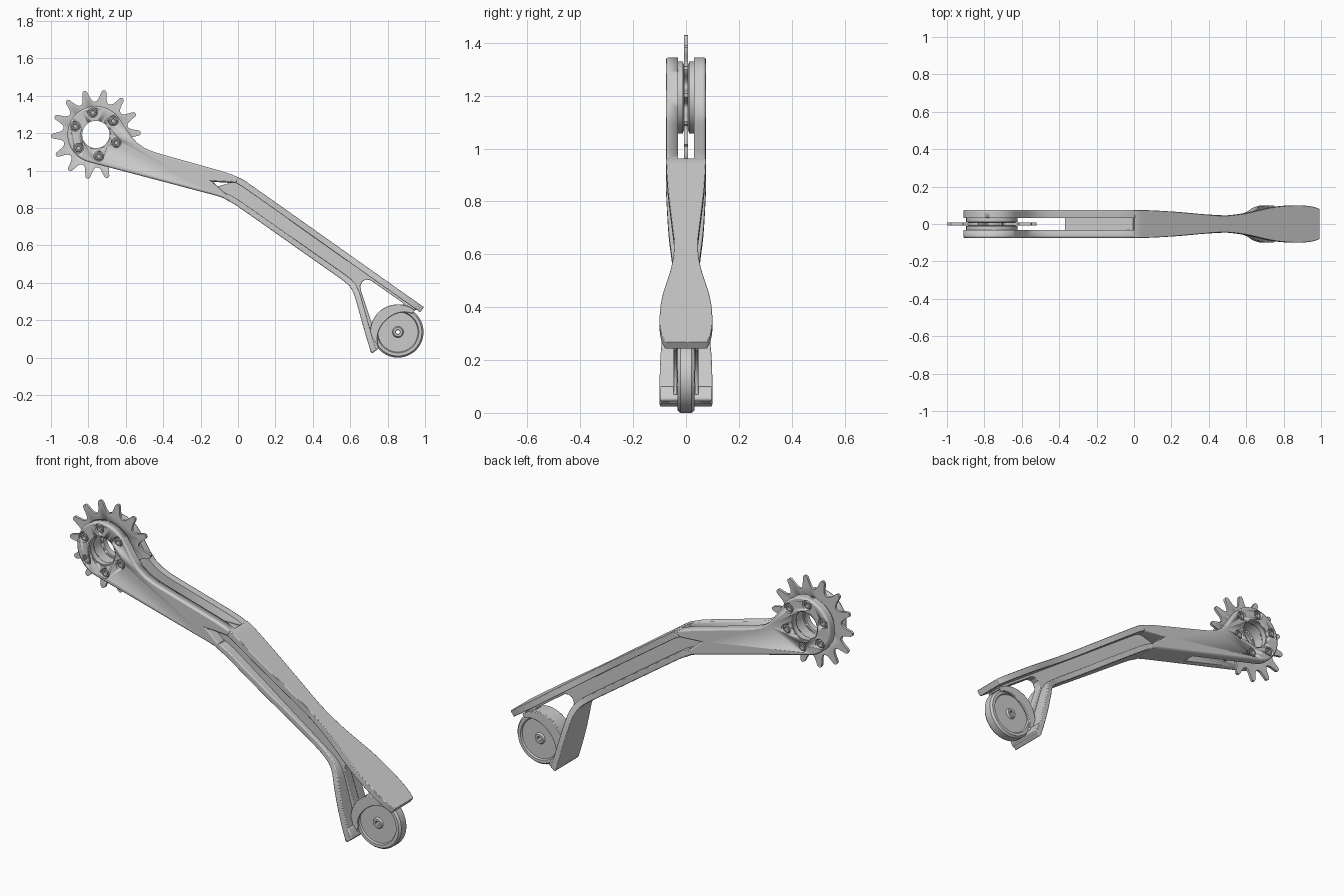
import bpy, bmesh
from math import sin, cos, pi, radians, hypot
from mathutils import Vector

if "Cube" in bpy.data.objects:
    bpy.data.objects.remove(bpy.data.objects["Cube"])

HUB = (-0.76, 1.193)
WHEEL = (0.855, 0.137)


def finish(name, bm, bevel=0, angle=35):
    bmesh.ops.recalc_face_normals(bm, faces=bm.faces)
    me = bpy.data.meshes.new(name)
    bm.to_mesh(me)
    bm.free()
    ob = bpy.data.objects.new(name, me)
    bpy.context.collection.objects.link(ob)
    bpy.ops.object.select_all(action='DESELECT')
    ob.select_set(True)
    bpy.context.view_layer.objects.active = ob
    bpy.ops.object.shade_smooth_by_angle(angle=radians(angle))
    if bevel:
        m = ob.modifiers.new("bevel", 'BEVEL')
        m.width, m.segments = bevel, 2
        m.limit_method, m.angle_limit = 'ANGLE', radians(50)
    return ob


def prism(name, loop, y0, y1, bevel=0):
    bm = bmesh.new()
    a = [bm.verts.new((x, y0, z)) for x, z in loop]
    b = [bm.verts.new((x, y1, z)) for x, z in loop]
    bm.faces.new(a)
    bm.faces.new(b)
    for i in range(len(a)):
        j = (i + 1) % len(a)
        bm.faces.new((a[i], a[j], b[j], b[i]))
    return finish(name, bm, bevel)


def arc(c, r, a0, a1, n):
    return [(c[0] + r * cos(radians(a0 + (a1 - a0) * i / n)),
             c[1] + r * sin(radians(a0 + (a1 - a0) * i / n))) for i in range(n + 1)]


def lathe(name, c, prof, n=64):
    """Revolve a closed (radius, y) profile about a y axis through c."""
    bm = bmesh.new()
    rings = [[bm.verts.new((c[0] + r * cos(2 * pi * i / n), y, c[1] + r * sin(2 * pi * i / n)))
              for r, y in prof] for i in range(n)]
    k = len(prof)
    for i in range(n):
        p, q = rings[i], rings[(i + 1) % n]
        for j in range(k):
            bm.faces.new((p[j], p[(j + 1) % k], q[(j + 1) % k], q[j]))
    return finish(name, bm)


def flange(name, pts, thick, side, sub=6):
    """Plate of varying half-width w along an (x, z, w) path."""
    P = [Vector(p) for p in pts]
    path = []
    for i in range(len(P) - 1):
        p0, p1, p2, p3 = P[max(i - 1, 0)], P[i], P[i + 1], P[min(i + 2, len(P) - 1)]
        for s in range(sub):
            t = s / sub
            path.append(p1 + 0.5 * t * ((p2 - p0) + t * ((2 * p0 - 5 * p1 + 4 * p2 - p3)
                        + t * (3 * p1 - p0 - 3 * p2 + p3))))
    path.append(P[-1])
    bm = bmesh.new()
    secs = []
    for i, p in enumerate(path):
        d = path[min(i + 1, len(path) - 1)] - path[max(i - 1, 0)]
        l = hypot(d.x, d.y)
        nx, nz = side * d.y / l * thick, -side * d.x / l * thick
        w = p.z
        secs.append([bm.verts.new(v) for v in ((p.x, -w, p.y), (p.x, w, p.y),
                    (p.x + nx, w, p.y + nz), (p.x + nx, -w, p.y + nz))])
    for a, b in zip(secs, secs[1:]):
        for j in range(4):
            bm.faces.new((a[j], a[(j + 1) % 4], b[(j + 1) % 4], b[j]))
    bm.faces.new(secs[0])
    bm.faces.new(secs[-1])
    return finish(name, bm, 0.006)


def cut(ob, cutter):
    cutter.hide_render = True
    cutter.display_type = 'WIRE'
    m = ob.modifiers.new("cut", 'BOOLEAN')
    m.operation, m.solver, m.object = 'DIFFERENCE', 'EXACT', cutter


# Upper arm: round head, tapering body, notched where the lower recess begins
head = arc(HUB, 0.152, 36, 256, 44)
arm = prism("upper_arm", head + [
    (-0.124, 0.868), (-0.08, 0.854), (-0.04, 0.83), (-0.03, 0.845), (-0.135, 0.94), (-0.01, 0.932),
    (0.012, 0.959), (-0.035, 0.98), (-0.087, 0.997), (-0.4, 1.085), (-0.45, 1.1), (-0.5, 1.121),
    (-0.54, 1.149), (-0.57, 1.183)], -0.076, 0.076, 0.009)
# Fork slot and shallow top groove
cut(arm, prism("slot_cutter", [(-1.1, 0.8), (-0.37, 0.8), (-0.37, 0.95), (0.03, 0.95),
                               (0.03, 1.5), (-1.1, 1.5)], -0.031, 0.031))
# Axle bore
cut(arm, prism("bore_cutter", arc(HUB, 0.079, 0, 354.375, 63), -0.2, 0.2))

# Countersunk bolts on both faces of the head
for i in range(6):
    c = arc(HUB, 0.118, 38 + 60 * i, 39 + 60 * i, 1)[0]
    for s in (-1, 1):
        cut(arm, prism("bolt_pocket_cutter", arc(c, 0.026, 0, 345, 23),
                       min(s * 0.06, s * 0.2), max(s * 0.06, s * 0.2)))
        lathe("bolt_head", c, [(0.010, s * 0.058), (0.022, s * 0.058), (0.022, s * 0.067),
                               (0.018, s * 0.072), (0.012, s * 0.072), (0.010, s * 0.069)], 24)
        lathe("bolt_socket", c, [(0.001, s * 0.056), (0.011, s * 0.056),
                                 (0.011, s * 0.062), (0.001, s * 0.062)], 12)

# Hub with stepped bore and flanged waist
half = [(0.122, 0.008), (0.137, 0.012), (0.137, 0.0315), (0.079, 0.0315), (0.079, 0.07),
        (0.073, 0.07), (0.073, 0.04), (0.084, 0.036), (0.084, 0.01)]
lathe("hub", HUB, half + [(r, -y) for r, y in reversed(half)])

# Sprocket
teeth = []
for i in range(14):
    for a, r in ((-12.86, .175), (-10, .178), (-7, .189), (-4.8, .21), (-3.2, .232), (-1.4, .24),
                 (1.4, .24), (3.2, .232), (4.8, .21), (7, .189), (10, .178)):
        teeth.append(arc(HUB, r, 2 + i * 360 / 14 + a, 0, 1)[0])
sprocket = prism("sprocket", teeth, -0.007, 0.007)
cut(sprocket, prism("sprocket_bore_cutter", arc(HUB, 0.09, 0, 354.375, 63), -0.1, 0.1))

# Lower arm: top flange, bottom flange running into the leg, thin web between
flange("top_flange", [(0.0, .964, .075), (.03, .95, .075), (.095, .905, .073), (.2, .831, .067),
                      (.35, .725, .054), (.48, .633, .045), (.6, .548, .057), (.75, .442, .09),
                      (.87, .357, .1), (.95, .301, .094), (.994, .27, .08)], 0.034, 1)
flange("bottom_flange_and_leg", [(-.08, .853, .075), (-.04, .832, .075), (.01, .8, .074), (.2, .667, .066),
                                 (.35, .561, .053), (.48, .47, .046), (.555, .417, .051),
                                 (.592, .386, .062), (.615, .35, .075), (.632, .3, .087),
                                 (.66, .2, .097), (.69, .095, .1), (.712, .028, .1)], 0.032, -1)
prism("web", [(-.13, .91), (-.02, .94), (.03, .935), (.095, .89), (.96, .28), (.96, .255), (.92, .258),
              (.88, .275), (.885, .29), (.71, .413), (.685, .418), (.665, .407), (.655, .385),
              (.657, .36), (.727, .15), (.74, .09), (.71, .09), (.625, .36), (.57, .42),
              (.01, .815), (-.06, .86)], -0.025, 0.025, 0.004)

# Leg foot lip
prism("leg_foot", [(.708, .033), (.718, .022), (.752, .05), (.748, .066), (.725, .1), (.695, .095)],
      -0.099, 0.099, 0.005)

# Wheel fender: crescent cheeks joined by a thin hood
N = 28
outer = arc(WHEEL, 0.148, 52, 212, N)
inner = [arc(WHEEL, 0.125 - 0.035 * sin(pi * i / N), 52 + 160 * i / N, 0, 1)[0] for i in range(N + 1)]
for s in (-1, 1):
    prism("fender_cheek", outer + inner[::-1], min(s * .034, s * .048), max(s * .034, s * .048), 0.003)
prism("fender_hood", outer + arc(WHEEL, 0.139, 212, 52, N), -0.036, 0.036)

# Roller wheel with recessed faces and hollow axle
half = [(.137, .021), (.128, .032), (.112, .032), (.107, .024), (.03, .024), (.024, .034),
        (.013, .034), (.01, .03)]
lathe("roller_wheel", WHEEL, [(r, -y) for r, y in reversed(half)] + half)
